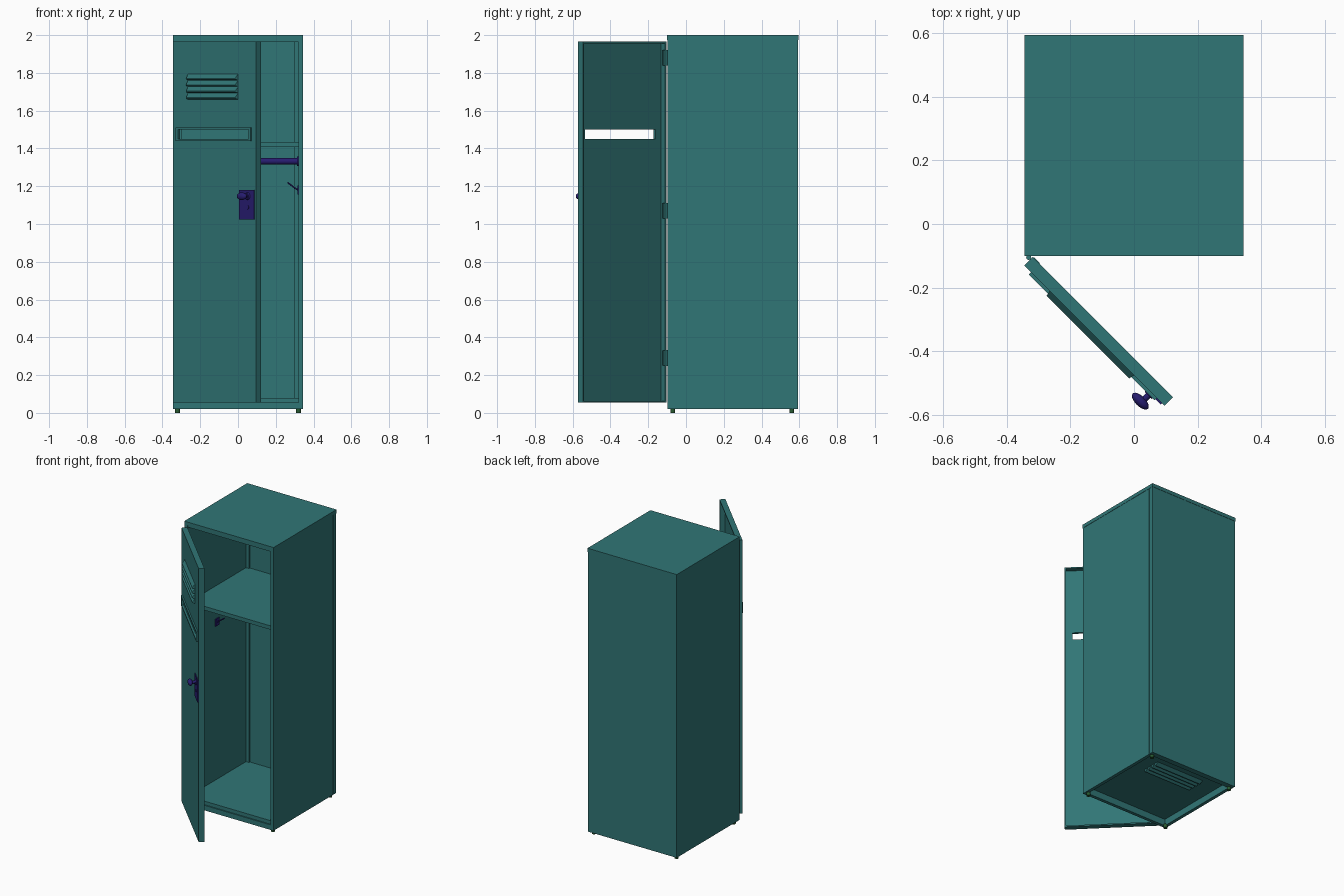
import bpy, bmesh, math
from mathutils import Matrix, Vector

if "Cube" in bpy.data.objects:
    bpy.data.objects.remove(bpy.data.objects["Cube"])


def material(name, rgb):
    m = bpy.data.materials.new(name)
    m.diffuse_color = (*rgb, 1)
    m.use_nodes = True
    m.node_tree.nodes["Principled BSDF"].inputs["Base Color"].default_value = m.diffuse_color
    return m


TEAL = material("teal_paint", (0.03, 0.18, 0.18))
NAVY = material("navy_metal", (0.02, 0.012, 0.16))
GREEN = material("green_rubber", (0.02, 0.10, 0.03))

# Door space: x runs along the door from the hinge, -y points outwards
DOOR = Matrix.Translation((-0.345, -0.13, 0)) @ Matrix.Rotation(math.radians(-45), 4, 'Z')


def finish(name, bm, mat, xf=None):
    bmesh.ops.recalc_face_normals(bm, faces=bm.faces)
    me = bpy.data.meshes.new(name)
    bm.to_mesh(me)
    bm.free()
    me.materials.append(mat)
    ob = bpy.data.objects.new(name, me)
    bpy.context.collection.objects.link(ob)
    if xf:
        ob.matrix_world = xf
    return ob


def boxes(name, spans, mat=TEAL, xf=None):
    """One object made of boxes given as (x0, x1, y0, y1, z0, z1)."""
    bm = bmesh.new()
    for x0, x1, y0, y1, z0, z1 in spans:
        m = Matrix.Translation(((x0 + x1) / 2, (y0 + y1) / 2, (z0 + z1) / 2))
        bmesh.ops.create_cube(bm, size=1, matrix=m @ Matrix.Diagonal((x1 - x0, y1 - y0, z1 - z0, 1)))
    return finish(name, bm, mat, xf)


def rod(name, a, b, r, mat, sides=20, xf=None, r2=None):
    """Cylinder or cone from point a to point b."""
    a, b = Vector(a), Vector(b)
    d = b - a
    m = Matrix.Translation((a + b) / 2) @ d.to_track_quat('Z', 'Y').to_matrix().to_4x4()
    bm = bmesh.new()
    bmesh.ops.create_cone(bm, cap_ends=True, segments=sides, radius1=r,
                          radius2=r if r2 is None else r2, depth=d.length, matrix=m)
    for f in bm.faces:
        f.smooth = len(f.verts) == 4
    return finish(name, bm, mat, xf)


def louvres(name, xf):
    """Four slanted vent blades, rising along z and standing out along -y."""
    bm = bmesh.new()
    for i in range(4):
        z = i * 0.034
        profile = [(0, z + 0.033), (-0.018, z + 0.009), (-0.018, z + 0.004), (0, z)]
        left = [bm.verts.new((-0.188 - 0.25 * y, y, zz)) for y, zz in profile]
        right = [bm.verts.new((0.188 + 0.25 * y, y, zz)) for y, zz in profile]
        bm.faces.new(left)
        bm.faces.new(right[::-1])
        for k in range(4):
            n = (k + 1) % 4
            bm.faces.new((left[k], right[k], right[n], left[n]))
    return finish(name, bm, TEAL, xf)


# Cabinet shell
for s, side in ((-1, "left"), (1, "right")):
    def mx(a, b):
        return tuple(sorted((s * a, s * b)))
    boxes(side + "_wall", [(*mx(0.32, 0.343), -0.098, 0.56, 0.02, 1.975)])
    boxes(side + "_back_post", [(*mx(0.297, 0.32), 0.545, 0.57, 0.08, 1.97)])
boxes("back_panel", [(-0.343, 0.343, 0.563, 0.593, 0.02, 1.975),
                     (-0.338, 0.338, 0.555, 0.566, 0.02, 1.975)])
boxes("top_lid", [(-0.345, 0.345, -0.1, 0.595, 1.975, 2.0)])
boxes("front_header", [(-0.32, 0.32, -0.096, -0.07, 1.963, 1.975)])
boxes("front_sill", [(-0.32, 0.32, -0.098, -0.075, 0.02, 0.055)])
boxes("floor_panel", [(-0.32, 0.32, -0.09, 0.56, 0.066, 0.08),
                      (-0.32, 0.32, -0.09, -0.075, 0.05, 0.08)])
louvres("floor_vent", Matrix.Translation((0, 0.325, 0.067)) @ Matrix(
    ((1, 0, 0, 0), (0, 0, 1, 0), (0, 1, 0, 0), (0, 0, 0, 1))))
boxes("shelf", [(-0.32, 0.32, -0.08, 0.555, 1.425, 1.435),
                (-0.32, 0.32, -0.08, -0.07, 1.408, 1.43)])

# Feet
for x in (-0.32, 0.32):
    for y in (-0.07, 0.56):
        rod("foot", (x, y, 0), (x, y, 0.025), 0.013, GREEN, 16)

# Hanging rail and its end flanges
rod("hanging_rail", (-0.32, 0.235, 1.332), (0.32, 0.235, 1.332), 0.017, NAVY, 24)
for s in (-1, 1):
    rod("rail_flange", (s * 0.312, 0.235, 1.332), (s * 0.32, 0.235, 1.332), 0.026, NAVY, 24)
    # Coat hooks on the side walls
    x0, x1 = sorted((s * 0.314, s * 0.321))
    boxes("hook_plate", [(x0, x1, 0.205, 0.245, 1.155, 1.205)], NAVY)
    rod("coat_hook", (s * 0.316, 0.225, 1.18), (s * 0.262, 0.225, 1.22), 0.004, NAVY, 10)

# Door pan with a through slot
L, Z0, Z1, T = 0.624, 0.055, 1.965, 0.037
S0, S1, SZ0, SZ1 = 0.05, 0.576, 1.45, 1.50
boxes("door_panel", [(0, L, 0, 0.005, Z0, SZ0), (0, L, 0, 0.005, SZ1, Z1),
                     (0, S0, 0, 0.005, SZ0, SZ1), (S1, L, 0, 0.005, SZ0, SZ1)], xf=DOOR)
boxes("door_rim", [(0, 0.009, 0, T, Z0, Z1), (L - 0.009, L, 0, T, Z0, Z1),
                   (0.009, L - 0.009, 0, T, Z0, Z0 + 0.009),
                   (0.009, L - 0.009, 0, T, Z1 - 0.009, Z1)], xf=DOOR)
F0, F1 = 0.03, 0.59
boxes("slot_frame", [(F0, F1, -0.01, 0, 1.44, SZ0), (F0, F1, -0.01, 0, SZ1, 1.51),
                     (F0, S0, -0.01, 0, SZ0, SZ1), (S1, F1, -0.01, 0, SZ0, SZ1)], xf=DOOR)
louvres("door_vent", DOOR @ Matrix.Translation((0.301, 0, 1.66)))

# Hinges
for z in (0.29, 1.07, 1.88):
    rod("hinge_barrel", (-0.331, -0.105, z - 0.042), (-0.331, -0.105, z + 0.042), 0.008, TEAL, 16)
    boxes("hinge_leaf", [(0.004, 0.03, T - 0.002, T + 0.003, z - 0.04, z + 0.04)], xf=DOOR)

# Lock plate, keyhole and oval knob
plate = boxes("lock_plate", [(0.503, 0.613, -0.006, 0.001, 1.025, 1.18)], NAVY, DOOR)
rod("keyhole_rosette", (0.565, -0.004, 1.088), (0.565, -0.009, 1.088), 0.011, NAVY, 20, DOOR)
rod("knob_collar", (0.565, -0.005, 1.147), (0.565, -0.014, 1.147), 0.02, NAVY, 24, DOOR, 0.015)
rod("knob_stem", (0.565, -0.01, 1.147), (0.565, -0.04, 1.147), 0.01, NAVY, 20, DOOR)
bm = bmesh.new()
bmesh.ops.create_uvsphere(bm, u_segments=24, v_segments=12, radius=1,
                          matrix=Matrix.Translation((0.56, -0.044, 1.147)) @ Matrix.Diagonal((0.034, 0.016, 0.02, 1)))
for f in bm.faces:
    f.smooth = True
finish("knob", bm, NAVY, DOOR)
